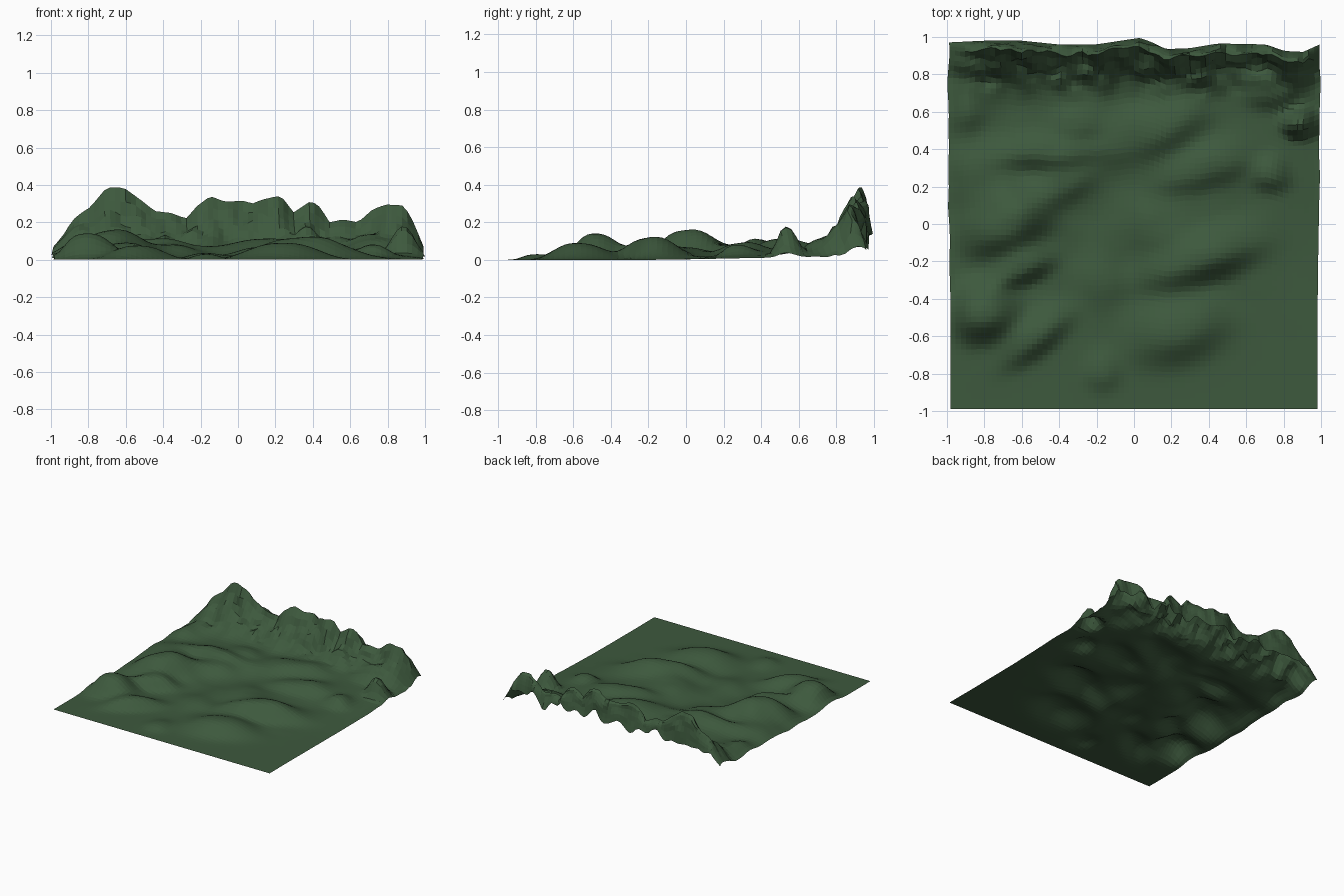
import bpy, bmesh, math
from mathutils import Vector, noise

if "Cube" in bpy.data.objects:
    bpy.data.objects.remove(bpy.data.objects["Cube"])

N = 72          # columns along x
ROWS = 66       # rows from front edge to crest
BACK = 6        # rows dropping behind the crest

# crest silhouette of the back ridge (x, z)
CREST = [(-1, .07), (-.95, .13), (-.9, .21), (-.85, .25), (-.8, .28), (-.71, .385), (-.62, .385),
         (-.53, .32), (-.45, .26), (-.36, .25), (-.28, .22), (-.22, .29), (-.15, .34), (-.07, .31),
         (.03, .315), (.08, .3), (.13, .32), (.22, .34), (.26, .32), (.3, .25), (.4, .315),
         (.45, .28), (.5, .2), (.57, .215), (.65, .2), (.73, .27), (.8, .295), (.9, .29),
         (.95, .2), (1, .07)]
# plan outline of the back edge (x, y)
EDGE = [(-1, .97), (-.8, .98), (-.6, .98), (-.4, .96), (-.2, .96), (.03, .995), (.1, .97),
        (.17, .935), (.3, .94), (.45, .965), (.7, .96), (.8, .925), (.9, .92), (1, .97)]
# hills: x, y, height, half length, half width, turn in degrees
HILLS = [(-.8, -.49, .14, .17, .13, 10), (-.53, -.61, .075, .2, .085, 38),
         (-.67, -.02, .145, .22, .13, 25), (-.6, -.24, .09, .17, .08, 25),
         (-.47, .38, .065, .26, .08, 3), (-.4, .2, .05, .22, .1, 30),
         (-.17, -.8, .03, .09, .09, 0), (.24, -.58, .09, .24, .15, 18),
         (.36, -.19, .12, .29, .12, 18), (.13, -.02, .05, .22, .12, 20),
         (-.17, -.3, .03, .12, .16, 0), (.13, .5, .06, .26, .12, 25),
         (.37, .29, .06, .25, .1, 15), (.73, .26, .055, .09, .08, 0),
         (.89, .53, .15, .085, .06, 0), (.72, .7, .05, .12, .08, 0),
         (-.9, .6, .03, .1, .1, 0), (-.8, .2, .04, .2, .14, 0), (-.32, .53, .035, .14, .07, 0)]


def lerp_table(table, x):
    for (x0, a), (x1, b) in zip(table, table[1:]):
        if x <= x1:
            t = max(0, (x - x0) / (x1 - x0))
            return a + (b - a) * t
    return table[-1][1]


def smooth(a, b, v):
    t = min(1, max(0, (v - a) / (b - a)))
    return t * t * (3 - 2 * t)


def ground(x, y):
    # gentle rise to the back plus wind-shaped hills, steeper on the front
    z = .055 * smooth(-.3, .75, y) * (.5 + .5 * smooth(1.0, .6, x))
    for hx, hy, h, a, b, deg in HILLS:
        c, s = math.cos(math.radians(deg)), math.sin(math.radians(deg))
        u = ((x - hx) * c + (y - hy) * s) / a
        v = ((y - hy) * c - (x - hx) * s)
        v /= b * .95 if v < 0 else b * 1.3
        z += h * math.exp(-(u * u + v * v) ** 1.3)
    side = smooth(1.0, .88, abs(x)) * .5 + .5
    rough = noise.noise(Vector((x * 5, y * 5, 3))) * .015 * smooth(-.7, -.2, y) * smooth(.95, .4, x)
    return max(0, z * side + rough)


def point(i, j):
    x = -.98 + 1.96 * i / N
    wob = noise.noise(Vector((x * 9, 0, 7)))
    edge_y = lerp_table(EDGE, x)
    crest_y = edge_y - .05 + .02 * wob
    crest_z = lerp_table(CREST, x * 1.02)
    if j <= ROWS:
        y = -.99 + (crest_y + .99) * j / ROWS
        # front slope of the ridge with gullies and rock ledges
        t = min(1, max(0, (y - .6) / (crest_y - .6)))
        s = t ** (2.4 + 1.0 * noise.noise(Vector((x * 7, 2, 0))))
        z = ground(x, y) * (1 - s) + crest_z * s
        rock = smooth(0, .5, s) * (1 - t)
        z += .25 * rock * noise.noise(Vector((x * 10, y * 10, 4)))
        y += .03 * smooth(.05, .5, s) * noise.noise(Vector((x * 12, z * 14, 8)))
    else:
        # steep ribbed back face
        t = (j - ROWS) / BACK
        rib = noise.noise(Vector((x * 9, 5, 1)))
        end = min(crest_z * .75, max(.05, .15 + .1 * rib))
        z = crest_z + (end - crest_z) * t ** 1.3
        y = crest_y + (edge_y - crest_y) * t ** .6 + .02 * rib * math.sin(math.pi * t)
        y += .03 * (1 - t) * noise.noise(Vector((x * 12, z * 14, 8)))
    # wavy side edges towards the back
    k = smooth(-.8, .6, y)
    x += k * (.014 * math.copysign(1, x) * abs(x) ** 4
              + .012 * noise.noise(Vector((x * 4, y * 6, 9))))
    return (x, y, z)


# terrain sheet
bm = bmesh.new()
grid = [[bm.verts.new(point(i, j)) for i in range(N + 1)] for j in range(ROWS + BACK + 1)]
for lo, hi in zip(grid, grid[1:]):
    for i in range(N):
        bm.faces.new((lo[i], lo[i + 1], hi[i + 1], hi[i]))
mesh = bpy.data.meshes.new("terrain")
bm.to_mesh(mesh)
bm.free()
terrain = bpy.data.objects.new("terrain", mesh)
bpy.context.collection.objects.link(terrain)

# dark green grass colour
green = bpy.data.materials.new("grass_green")
green.diffuse_color = (.047, .1, .047, 1)
green.use_nodes = True
green.node_tree.nodes["Principled BSDF"].inputs["Base Color"].default_value = green.diffuse_color
mesh.materials.append(green)
